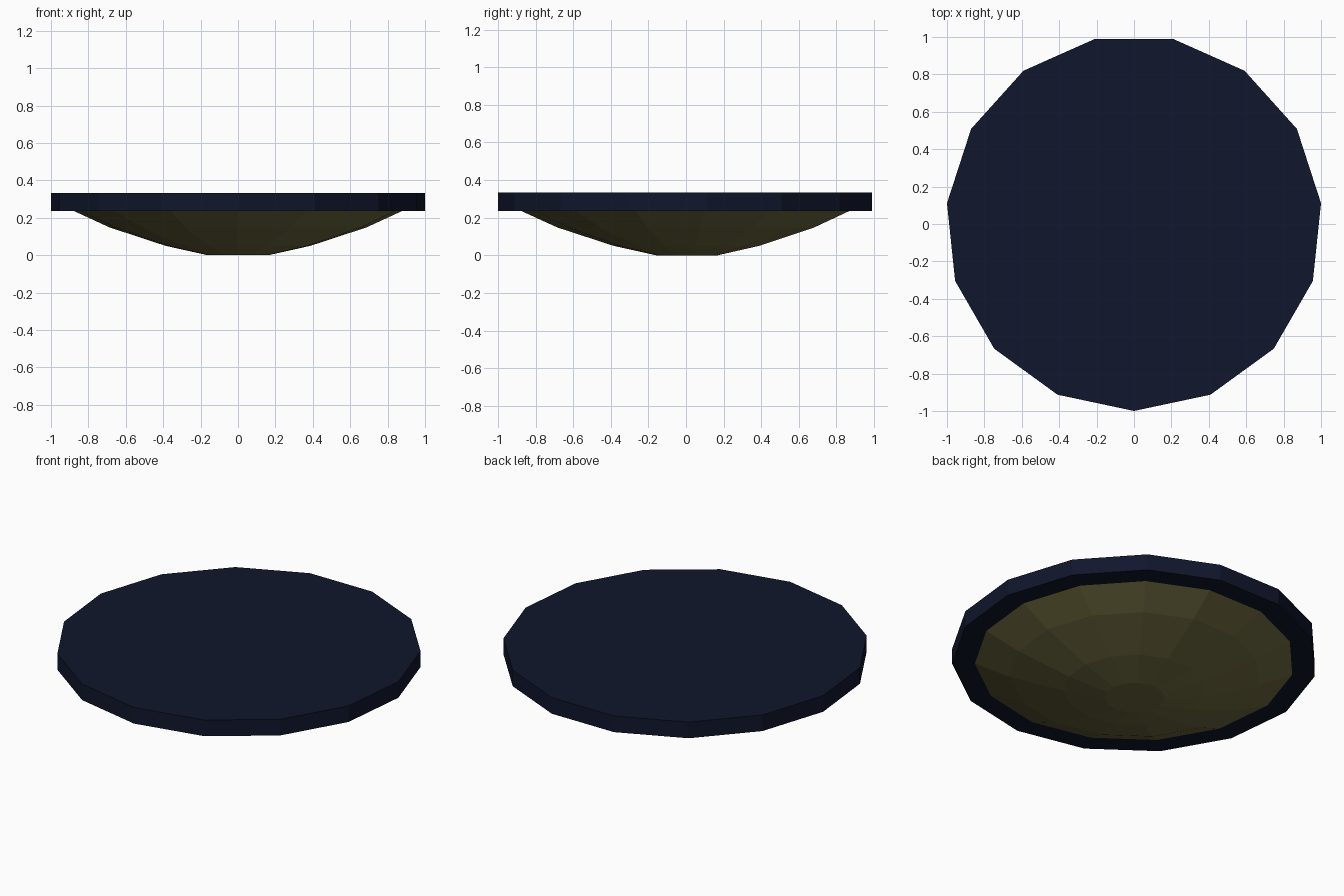
import bpy, bmesh, math

if "Cube" in bpy.data.objects:
    bpy.data.objects.remove(bpy.data.objects["Cube"])

SIDES = 15
OFFSET_Y = 0.006


def material(name, color):
    m = bpy.data.materials.new(name)
    m.diffuse_color = (*color, 1)
    m.use_nodes = True
    m.node_tree.nodes["Principled BSDF"].inputs["Base Color"].default_value = m.diffuse_color
    return m


def lathe(name, profile, mat):
    """Flat-faced solid of revolution from (radius, z) rings, capped at both ends."""
    bm = bmesh.new()
    rings = []
    for r, z in profile:
        ring = []
        for i in range(SIDES):
            a = -math.pi / 2 + 2 * math.pi * i / SIDES
            ring.append(bm.verts.new((r * math.cos(a), r * math.sin(a) + OFFSET_Y, z)))
        rings.append(ring)
    for lo, hi in zip(rings, rings[1:]):
        for i in range(SIDES):
            j = (i + 1) % SIDES
            bm.faces.new((lo[i], lo[j], hi[j], hi[i]))
    bm.faces.new(rings[0][::-1])
    bm.faces.new(rings[-1])
    bmesh.ops.recalc_face_normals(bm, faces=bm.faces)
    mesh = bpy.data.meshes.new(name)
    bm.to_mesh(mesh)
    bm.free()
    mesh.materials.append(mat)
    obj = bpy.data.objects.new(name, mesh)
    bpy.context.collection.objects.link(obj)
    return obj


# Dark flat lid
lathe("lid", [(1.0055, 0.235), (1.0055, 0.333)],
      material("navy", (0.005, 0.008, 0.025)))

# Shallow bowl beneath the lid
lathe("bowl", [(0.165, 0.0), (0.39, 0.05), (0.69, 0.148), (0.885, 0.237)],
      material("olive", (0.15, 0.135, 0.047)))
